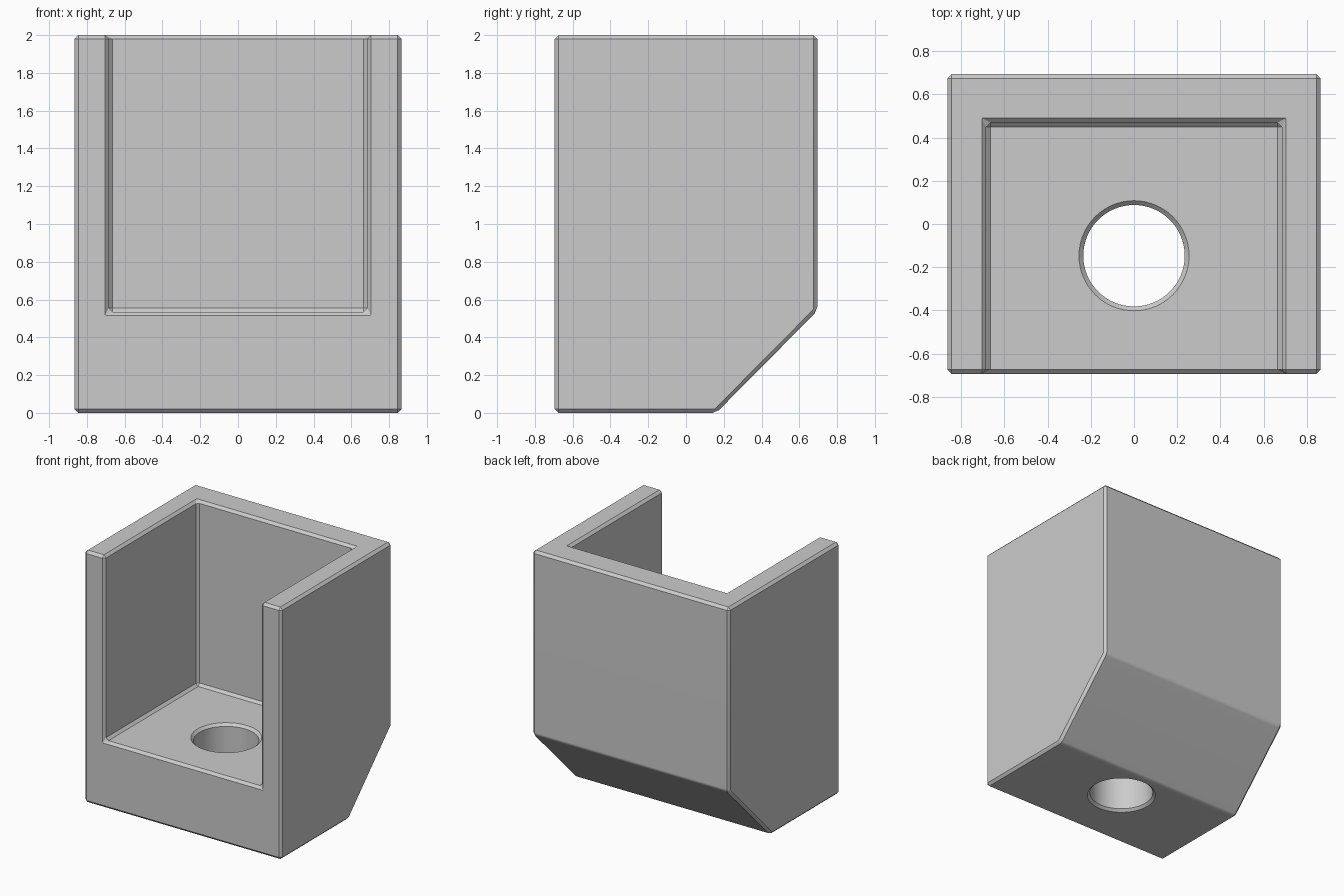
import bpy, bmesh
from math import radians, cos, sin, tau

cube = bpy.data.objects.get("Cube")
if cube:
    bpy.data.objects.remove(cube, do_unlink=True)

HALF_X, HALF_Y, TOP = 0.865, 0.695, 2.0
FLOOR, EDGE = 0.535, 0.02

grey = bpy.data.materials.new("plain grey")
grey.use_nodes = True
grey.diffuse_color = (0.6, 0.6, 0.6, 1)
grey.node_tree.nodes["Principled BSDF"].inputs["Base Color"].default_value = (0.6, 0.6, 0.6, 1)


def make_object(name, bm):
    bmesh.ops.recalc_face_normals(bm, faces=bm.faces)
    mesh = bpy.data.meshes.new(name)
    bm.to_mesh(mesh)
    bm.free()
    mesh.materials.append(grey)
    obj = bpy.data.objects.new(name, mesh)
    bpy.context.collection.objects.link(obj)
    return obj


def side_extrusion(name, profile, half_width):
    """Extrude a (y, z) outline symmetrically along x."""
    bm = bmesh.new()
    face = bm.faces.new([bm.verts.new((-half_width, y, z)) for y, z in profile])
    moved = bmesh.ops.extrude_face_region(bm, geom=[face])["geom"]
    verts = [v for v in moved if isinstance(v, bmesh.types.BMVert)]
    bmesh.ops.translate(bm, verts=verts, vec=(2 * half_width, 0, 0))
    return make_object(name, bm)


def lathe(name, profile, centre, sides=64):
    """Closed turned solid from (radius, z) rings."""
    bm = bmesh.new()
    rings = [[bm.verts.new((centre[0] + r * cos(tau * i / sides),
                            centre[1] + r * sin(tau * i / sides), z))
              for i in range(sides)] for r, z in profile]
    for low, high in zip(rings, rings[1:]):
        for i in range(sides):
            j = (i + 1) % sides
            bm.faces.new((low[i], low[j], high[j], high[i]))
    bm.faces.new(rings[0])
    bm.faces.new(rings[-1])
    return make_object(name, bm)


def cut(target, cutter):
    mod = target.modifiers.new("cut " + cutter.name, 'BOOLEAN')
    mod.operation, mod.solver, mod.object = 'DIFFERENCE', 'EXACT', cutter
    cutter.hide_render = True
    cutter.hide_set(True)


# Housing with the sloped lower back
housing = side_extrusion("housing", [
    (-HALF_Y, 0), (0.16, 0), (HALF_Y, 0.54), (HALF_Y, TOP), (-HALF_Y, TOP)], HALF_X)

# Pocket open at the front and top
pocket = side_extrusion("pocket_cutter", [
    (-1, FLOOR), (0.47, FLOOR), (0.47, 2.5), (-1, 2.5)], 0.685)
cut(housing, pocket)

# Chamfer every edge
bevel = housing.modifiers.new("chamfer", 'BEVEL')
bevel.width, bevel.segments = EDGE, 1
bevel.limit_method, bevel.angle_limit = 'ANGLE', radians(30)
bevel.use_clamp_overlap = False

# Floor hole with chamfered rims
R, FLARE = 0.235, 0.1
hole = lathe("hole_cutter", [
    (R + EDGE + FLARE, -FLARE), (R, EDGE), (R, FLOOR - EDGE),
    (R + EDGE + FLARE, FLOOR + FLARE)], (0, -0.147))
cut(housing, hole)

# Apply the cuts and remove the helpers
bpy.context.view_layer.update()
evaluated = housing.evaluated_get(bpy.context.evaluated_depsgraph_get())
housing.data = bpy.data.meshes.new_from_object(evaluated)
housing.modifiers.clear()
for helper in (pocket, hole):
    bpy.data.objects.remove(helper, do_unlink=True)

# Smooth the shallow bends, keep the chamfers crisp
bpy.ops.object.select_all(action='DESELECT')
housing.select_set(True)
bpy.context.view_layer.objects.active = housing
bpy.ops.object.shade_smooth_by_angle(angle=radians(30))
weighted = housing.modifiers.new("flat panels", 'WEIGHTED_NORMAL')
weighted.keep_sharp = True
